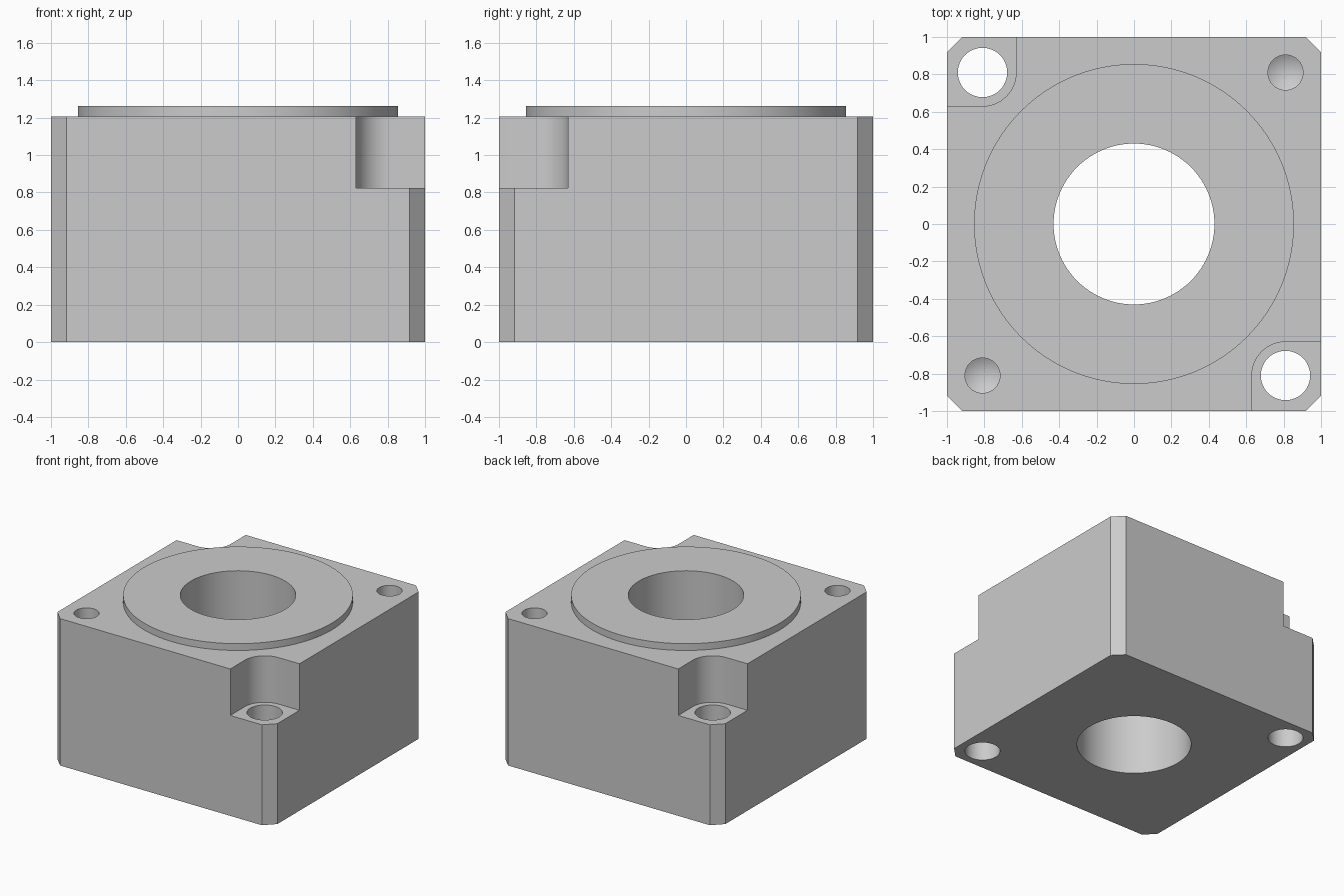
import bpy, bmesh
from math import pi, sin, cos

cube = bpy.data.objects.get("Cube")
if cube:
    bpy.data.objects.remove(cube, do_unlink=True)

BLOCK_TOP, COLLAR_TOP, FLOOR = 1.207, 1.263, 0.825
HOLE = 0.81       # offset of every corner hole from the axis
CHAMFER = 0.083

metal = bpy.data.materials.new("grey metal")
metal.use_nodes = True
colour = (0.6, 0.6, 0.6, 1)
metal.diffuse_color = colour
metal.node_tree.nodes["Principled BSDF"].inputs["Base Color"].default_value = colour


def finish(name, bm):
    bmesh.ops.recalc_face_normals(bm, faces=bm.faces)
    mesh = bpy.data.meshes.new(name)
    bm.to_mesh(mesh)
    bm.free()
    mesh.materials.append(metal)
    ob = bpy.data.objects.new(name, mesh)
    bpy.context.collection.objects.link(ob)
    return ob


def prism(name, outline, z0, z1):
    """Extrude a flat outline between two heights."""
    bm = bmesh.new()
    face = bm.faces.new([bm.verts.new((x, y, z0)) for x, y in outline])
    up = bmesh.ops.extrude_face_region(bm, geom=[face])["geom"]
    bmesh.ops.translate(bm, vec=(0, 0, z1 - z0),
                        verts=[v for v in up if isinstance(v, bmesh.types.BMVert)])
    return finish(name, bm)


def arc(cx, cy, r, start, end, n):
    steps = [start + (end - start) * i / n for i in range(n + 1)]
    return [(cx + r * cos(a), cy + r * sin(a)) for a in steps]


def cylinder(name, x, y, r, z0, z1, n=64):
    return prism(name, arc(x, y, r, 0, 2 * pi, n)[:-1], z0, z1)


def drill(name, x, y, r, tip, shoulder, top, n=48):
    """Blind hole cutter with a conical tip."""
    ob = cylinder(name, x, y, r, shoulder, top, n)
    bm = bmesh.new()
    bm.from_mesh(ob.data)
    base = min(bm.faces, key=lambda f: f.calc_center_median().z)
    point = bmesh.ops.poke(bm, faces=[base])["verts"][0]
    point.co.z = tip
    bm.to_mesh(ob.data)
    bm.free()
    return ob


def boolean(target, tool, operation):
    mod = target.modifiers.new(tool.name, 'BOOLEAN')
    mod.operation, mod.solver, mod.object = operation, 'EXACT', tool
    bpy.context.view_layer.objects.active = target
    bpy.ops.object.modifier_apply(modifier=mod.name)
    bpy.data.objects.remove(tool, do_unlink=True)


# Square block with chamfered vertical edges
k = 1 - CHAMFER
housing = prism("bearing_housing",
                [(1, -k), (1, k), (k, 1), (-k, 1), (-1, k), (-1, -k), (-k, -1), (k, -1)],
                0, BLOCK_TOP)

# Raised round collar and central bore
boolean(housing, cylinder("collar", 0, 0, 0.855, 1, COLLAR_TOP, 128), 'UNION')
boolean(housing, cylinder("bore", 0, 0, 0.43, -0.5, 2, 96), 'DIFFERENCE')

# Opposite corners: rounded pockets with through holes, and blind drilled holes
rim = HOLE - 0.18
pocket = arc(HOLE, -HOLE, 0.18, pi, pi / 2, 16) + [(1.2, -rim), (1.2, -1.2), (rim, -1.2)]
for s in (1, -1):
    boolean(housing, prism("pocket", [(s * x, s * y) for x, y in pocket], FLOOR, 2), 'DIFFERENCE')
    boolean(housing, cylinder("bolt_hole", s * HOLE, -s * HOLE, 0.132, -0.5, 2), 'DIFFERENCE')
    boolean(housing, drill("blind_hole", s * HOLE, s * HOLE, 0.094, 0.65, 0.705, 2), 'DIFFERENCE')

# Smooth round walls, sharp machined edges
bpy.ops.object.select_all(action='DESELECT')
housing.select_set(True)
bpy.context.view_layer.objects.active = housing
bpy.ops.object.shade_smooth_by_angle(angle=pi / 7)
